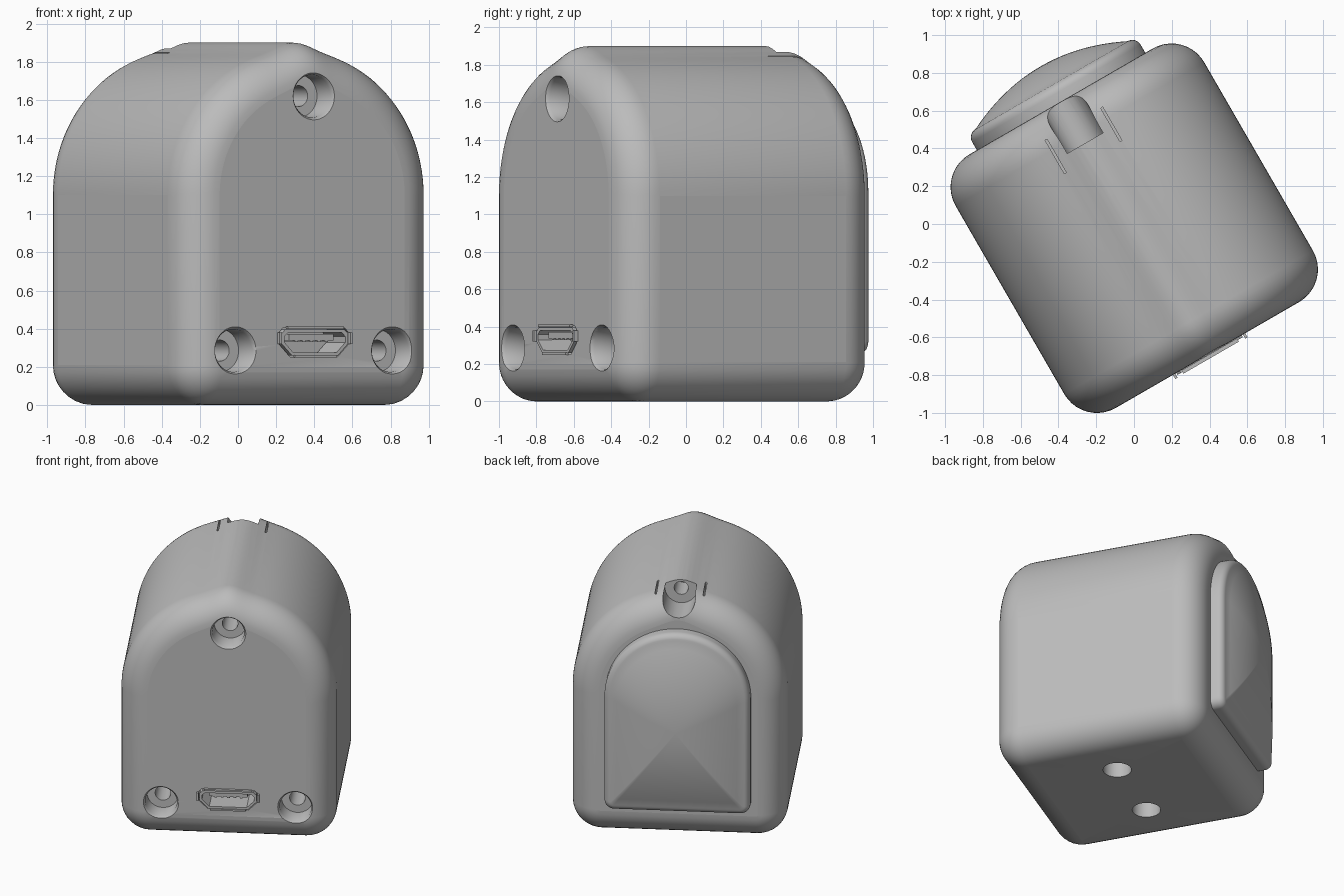
import bpy, bmesh
from math import sin, cos, pi, exp, radians, tau
from mathutils import Matrix

cube = bpy.data.objects.get("Cube")
if cube:
    bpy.data.objects.remove(cube)

TURN = Matrix.Rotation(radians(30), 4, 'Z')   # whole device is turned on its base
CX = -0.01                                    # centre line of the casing
FRONT, BACK = -0.795, 0.755

grey = bpy.data.materials.new("plain grey")
grey.use_nodes = True
grey.diffuse_color = (0.5, 0.5, 0.5, 1)
grey.node_tree.nodes["Principled BSDF"].inputs["Base Color"].default_value = (0.5, 0.5, 0.5, 1)


def finish(name, bm):
    bmesh.ops.recalc_face_normals(bm, faces=bm.faces)
    bm.transform(TURN)
    mesh = bpy.data.meshes.new(name)
    bm.to_mesh(mesh)
    bm.free()
    mesh.materials.append(grey)
    obj = bpy.data.objects.new(name, mesh)
    bpy.context.collection.objects.link(obj)
    return obj


def smooth(obj):
    bpy.ops.object.select_all(action='DESELECT')
    obj.select_set(True)
    bpy.context.view_layer.objects.active = obj
    bpy.ops.object.shade_smooth_by_angle(angle=radians(35))
    for poly in obj.data.polygons:
        if poly.area > 0.4:
            poly.use_smooth = False


def loft(bm, rings, closed=False):
    """Skin matching rings of points; cap the ends or join them in a loop."""
    rows = [[bm.verts.new(p) for p in ring] for ring in rings]
    n = len(rows[0])
    pairs = list(zip(rows, rows[1:])) + ([(rows[-1], rows[0])] if closed else [])
    for a, b in pairs:
        for i in range(n):
            j = (i + 1) % n
            bm.faces.new((a[i], a[j], b[j], b[i]))
    if not closed:
        bm.faces.new(rows[0])
        bm.faces.new(rows[-1])


def arch(half, base, spring, corner, inset=0, ridge=0, steps=72):
    """Outline with a round top, straight sides and rounded lower corners."""
    pts = []
    for i in range(steps + 1):
        a = pi * i / steps
        x = (half - inset) * cos(a)
        pts.append((CX + x, spring + (half - inset) * sin(a) + ridge * exp(-(x / 0.12) ** 2)))
    for side, start in ((-1, pi), (1, 1.5 * pi)):
        for i in range(9):
            a = start + pi / 2 * i / 8
            r = corner - inset
            pts.append((CX + side * (half - corner) + r * cos(a), base + corner + r * sin(a)))
    return pts


def at_y(outline, y):
    return [(x, y, z) for x, z in outline]


def box(bm, centre, size):
    m = Matrix.Translation(centre) @ Matrix.Diagonal((*size, 1))
    bmesh.ops.create_cube(bm, size=1, matrix=m)


def stepped_bore(bm, x, z, profile):
    """Turned cutter along y, given (radius, y) steps."""
    loft(bm, [[(x + r * cos(tau * i / 40), y, z + r * sin(tau * i / 40)) for i in range(40)]
              for r, y in profile])


def port_outline(g):
    """Connector outline, narrower at the bottom, grown by g."""
    half = [(0.18 + g, 0.395 + g), (0.2 + g, 0.375 + g), (0.2 + g, 0.32 - g / 2), (0.14 + g / 2, 0.26 - g)]
    return half + [(-x, z) for x, z in reversed(half)]


# Casing: arched outline with a ridge on top, rounded at both ends
ROUND = 0.2
steps = [pi / 2 * i / 10 for i in range(11)]
ends = [(ROUND * (1 - sin(a)), ROUND * (1 - cos(a))) for a in steps]
rings = [at_y(arch(0.76, 0, 1.1, 0.21, d, 0.04), FRONT + s) for d, s in ends]
rings += [at_y(arch(0.76, 0, 1.1, 0.21, d, 0.04), BACK - s) for d, s in reversed(ends)]
bm = bmesh.new()
loft(bm, rings)
casing = finish("casing", bm)

# Cutters: screw holes, rear notch, slits, mounting holes and port pocket
bm = bmesh.new()
for x, z in ((0, 1.62), (-0.475, 0.285), (0.475, 0.285)):
    stepped_bore(bm, x, z, [(0.125, FRONT - 0.2), (0.125, FRONT), (0.112, FRONT + 0.02),
                            (0.112, FRONT + 0.16), (0.055, FRONT + 0.16), (0.055, FRONT + 0.5)])
stepped_bore(bm, CX, 1.835, [(0.115, 1.0), (0.115, 0.5), (0.05, 0.5), (0.05, 0.3)])
for side in (-1, 1):
    box(bm, (CX + side * 0.17, 0.517, 1.85), (0.012, 0.205, 0.2))
    bmesh.ops.create_cone(bm, cap_ends=True, segments=40, radius1=0.1, radius2=0.1, depth=0.6,
                          matrix=Matrix.Translation((CX + side * 0.3, -0.02, 0)))
loft(bm, [at_y(port_outline(0.008), FRONT - 0.1), at_y(port_outline(0.008), FRONT + 0.2)])
cutter = finish("casing_cutter", bm)
cutter.hide_render = True

cut = casing.modifiers.new("openings", 'BOOLEAN')
cut.operation, cut.solver, cut.object = 'DIFFERENCE', 'EXACT', cutter
bpy.context.view_layer.objects.active = casing
bpy.ops.object.modifier_apply(modifier=cut.name)
bpy.data.objects.remove(cutter)
smooth(casing)

# Rear panel: arched pad with rounded rim and pillowed face
RIM, MID = 0.05, 0.92
rim = [pi / 2 * i / 6 for i in range(7)]
rings = [at_y(arch(0.515, 0.25, 1.12, 0.07, 0), BACK - 0.02)]
rings += [at_y(arch(0.515, 0.25, 1.12, 0.07, RIM * (1 - cos(a))), 0.805 + RIM * sin(a)) for a in rim]
inner = arch(0.515, 0.25, 1.12, 0.07, RIM)
for i in range(1, 13):
    t = 1 - i / 12.2
    rings.append([(CX + (x - CX) * t, 0.855 + 0.115 * (1 - t * t), MID + (z - MID) * t) for x, z in inner])
bm = bmesh.new()
loft(bm, rings)
smooth(finish("rear_panel", bm))

# Port shell: thin hollow sleeve standing just proud of the front
bm = bmesh.new()
near, far = FRONT - 0.012, FRONT + 0.19
loft(bm, [at_y(port_outline(0), near), at_y(port_outline(0), far),
          at_y(port_outline(-0.016), far), at_y(port_outline(-0.016), near)], closed=True)
finish("port_shell", bm)

# Flared lips around the port
bm = bmesh.new()
box(bm, (0, FRONT - 0.012, 0.405), (0.34, 0.02, 0.012))
box(bm, (0, FRONT - 0.012, 0.255), (0.25, 0.02, 0.012))
for side in (-1, 1):
    box(bm, (side * 0.214, FRONT - 0.01, 0.35), (0.014, 0.03, 0.06))
finish("port_lips", bm)

# Contact tongue with its pins, and the back wall of the port
bm = bmesh.new()
box(bm, (0, FRONT + 0.11, 0.355), (0.27, 0.17, 0.035))
for i in range(-2, 3):
    box(bm, (i * 0.045, FRONT + 0.1, 0.335), (0.018, 0.15, 0.012))
finish("port_tongue", bm)
